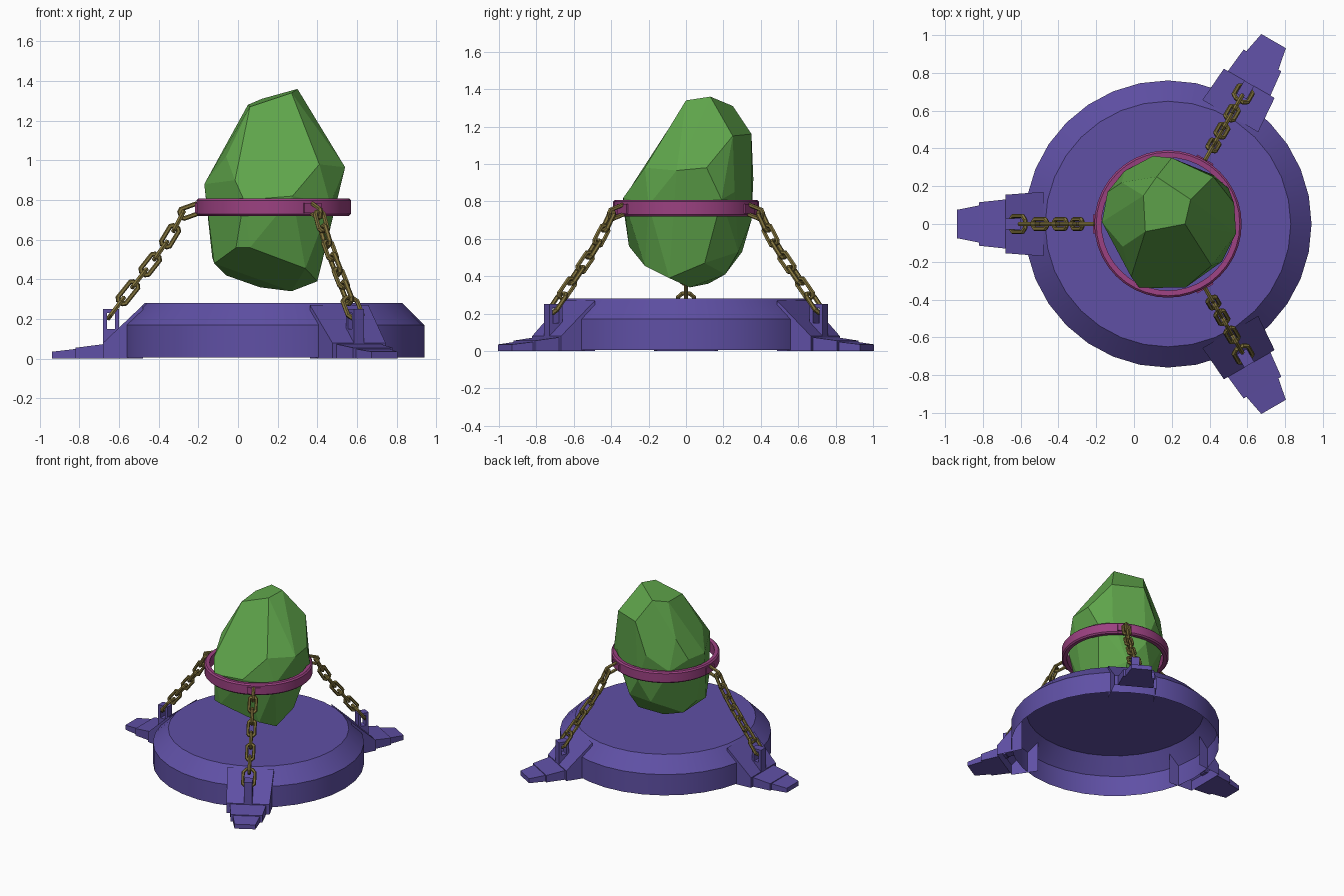
import bpy, bmesh
from math import pi, cos, sin, radians
from mathutils import Vector, Matrix

if "Cube" in bpy.data.objects:
    bpy.data.objects.remove(bpy.data.objects["Cube"])

CX = 0.18                      # axis of the round base
ARMS = (pi, pi / 3, -pi / 3)   # three feet / chains


def material(name, rgb):
    m = bpy.data.materials.new(name)
    m.diffuse_color = (*rgb, 1)
    m.use_nodes = True
    m.node_tree.nodes["Principled BSDF"].inputs["Base Color"].default_value = m.diffuse_color
    return m


PURPLE = material("base_purple", (0.115, 0.08, 0.376))
GREEN = material("crystal_green", (0.115, 0.376, 0.07))
PINK = material("ring_pink", (0.33, 0.053, 0.22))
OLIVE = material("chain_olive", (0.22, 0.17, 0.045))


def finish(bm, name, mat, matrix=None, smooth=False):
    if matrix:
        bm.transform(matrix)
    bmesh.ops.recalc_face_normals(bm, faces=bm.faces)
    me = bpy.data.meshes.new(name)
    bm.to_mesh(me)
    bm.free()
    me.materials.append(mat)
    ob = bpy.data.objects.new(name, me)
    bpy.context.collection.objects.link(ob)
    if smooth:
        bpy.ops.object.select_all(action='DESELECT')
        bpy.context.view_layer.objects.active = ob
        ob.select_set(True)
        bpy.ops.object.shade_smooth_by_angle(angle=radians(30))
    return ob


def lathe(bm, profile, n, closed):
    rows = [[bm.verts.new((r * cos(2 * pi * i / n), r * sin(2 * pi * i / n), z))
             for i in range(n)] for r, z in profile]
    for k in range(len(rows) if closed else len(rows) - 1):
        a, b = rows[k], rows[(k + 1) % len(rows)]
        for i in range(n):
            j = (i + 1) % n
            bm.faces.new((a[i], a[j], b[j], b[i]))
    return rows


def wedge(bm, r0, r1, z0, z1, w0, w1, bottom=0.0, hollow=False):
    """Block along the arm: top height and half width change from r0 to r1."""
    a = [bm.verts.new(p) for p in ((r0, -w0, bottom), (r0, w0, bottom), (r0, w0, z0), (r0, -w0, z0))]
    b = [bm.verts.new(p) for p in ((r1, -w1, bottom), (r1, w1, bottom), (r1, w1, z1), (r1, -w1, z1))]
    for i in range(4):
        if hollow and i == 0:
            continue
        j = (i + 1) % 4
        bm.faces.new((a[i], a[j], b[j], b[i]))
    bm.faces.new(b)
    if not hollow:
        bm.faces.new(a)


def link(bm, c, t, s, length, width, rad):
    """Eight-cornered chain link in the plane of t and s, swept with a hexagon."""
    n = t.cross(s)
    h, w, k = length / 2, width / 2, width * 0.27
    outline = [(h, w - k), (h - k, w), (k - h, w), (-h, w - k),
               (-h, k - w), (k - h, -w), (h - k, -w), (h, k - w)]
    rings = []
    for u, v in outline:
        p = c + t * u + s * v
        out = t * (u / h) * 0.6 + s * (v / w)
        out.normalize()
        rings.append([bm.verts.new(p + out * rad * cos(a * pi / 3) + n * rad * sin(a * pi / 3))
                      for a in range(6)])
    for i in range(8):
        a, b = rings[i], rings[(i + 1) % 8]
        for q in range(6):
            p = (q + 1) % 6
            bm.faces.new((a[q], a[p], b[p], b[q]))


center = Matrix.Translation((CX, 0, 0))

# Hollow dish-shaped base
bm = bmesh.new()
rows = lathe(bm, [(0.76, 0.005), (0.76, 0.17), (0.65, 0.28)], 32, False)
bm.faces.new(rows[-1])
finish(bm, "base_dish", PURPLE, center, True)

# Ring around the crystal
bm = bmesh.new()
lathe(bm, [(0.352, 0.722), (0.38, 0.72), (0.39, 0.73), (0.39, 0.798),
           (0.38, 0.808), (0.352, 0.806)], 40, True)
finish(bm, "crystal_ring", PINK, center, True)

PATH = [(0.825, 0.215), (0.765, 0.295), (0.705, 0.37), (0.65, 0.44), (0.595, 0.51),
        (0.545, 0.58), (0.50, 0.655), (0.46, 0.73), (0.385, 0.757)]

for num, ang in enumerate(ARMS, 1):
    M = center @ Matrix.Rotation(ang, 4, 'Z')

    # Ramp and stepped foot
    bm = bmesh.new()
    wedge(bm, 0.66, 0.86, 0.27, 0.08, 0.17, 0.155, hollow=True)
    wedge(bm, 0.86, 1.0, 0.073, 0.055, 0.13, 0.115)
    wedge(bm, 0.99, 1.118, 0.05, 0.035, 0.10, 0.075)
    finish(bm, f"foot_{num}", PURPLE, M)

    # Upright eyelet on the ramp
    bm = bmesh.new()
    for r0, r1, lo, hi in ((0.78, 0.80, 0.08, 0.25), (0.84, 0.86, 0.07, 0.25),
                           (0.80, 0.84, 0.23, 0.25), (0.80, 0.84, 0.08, 0.15)):
        wedge(bm, r0, r1, hi, hi, 0.03, 0.03, lo)
    finish(bm, f"eyelet_{num}", PURPLE, M)

    # Lug on the ring
    bm = bmesh.new()
    wedge(bm, 0.37, 0.396, 0.785, 0.785, 0.05, 0.05, 0.735)
    finish(bm, f"ring_lug_{num}", PINK, M)

    # Chain of alternating links
    bm = bmesh.new()
    pts = [Vector((r, 0, z)) for r, z in PATH]
    side = Vector((0, 1, 0))
    for i in range(len(pts) - 1):
        d = pts[i + 1] - pts[i]
        t = d.normalized()
        s = side if i % 2 == 0 else t.cross(side)
        wide = 0.085 if i == 0 else 0.05
        link(bm, (pts[i] + pts[i + 1]) / 2, t, s, d.length * 1.3, wide, 0.0125)
    finish(bm, f"chain_{num}", OLIVE, M)

# Faceted crystal: hull of its corner points
corners = [
    (0.30, 0.13, 1.36), (0.27, 0.0, 1.34), (0.06, -0.04, 1.27), (0.05, 0.15, 1.28), (0.12, 0.25, 1.31),
    (0.42, 0.25, 1.15), (0.20, 0.35, 1.16), (-0.065, 0.22, 1.04), (-0.06, -0.12, 1.02),
    (-0.015, -0.28, 0.90), (0.03, -0.34, 0.80), (0.275, -0.335, 0.82), (0.41, -0.22, 0.98),
    (0.54, -0.05, 0.965), (0.53, 0.11, 0.98), (-0.17, 0.01, 0.88), (-0.14, 0.17, 0.88),
    (-0.155, 0.0, 0.72), (-0.05, 0.28, 0.80), (0.10, 0.36, 0.92), (0.18, 0.35, 0.70),
    (0.42, 0.26, 0.85), (0.50, 0.19, 0.81), (0.465, -0.20, 0.78), (0.51, 0.03, 0.78),
    (-0.13, 0.05, 0.51), (-0.12, -0.08, 0.48), (-0.01, -0.28, 0.56), (0.06, -0.305, 0.56),
    (0.34, -0.22, 0.455), (0.40, -0.09, 0.39), (0.27, 0.02, 0.34), (0.11, 0.12, 0.36),
    (-0.06, 0.12, 0.42), (0.10, 0.30, 0.53), (0.30, 0.28, 0.53), (0.27, 0.21, 0.41),
    (0.42, 0.10, 0.47)]
bm = bmesh.new()
for p in corners:
    bm.verts.new(p)
res = bmesh.ops.convex_hull(bm, input=bm.verts)
loose = [v for v in bm.verts if not v.link_faces]
bmesh.ops.delete(bm, geom=loose, context='VERTS')
bmesh.ops.dissolve_limit(bm, angle_limit=radians(9), verts=bm.verts, edges=bm.edges)
finish(bm, "crystal", GREEN)
